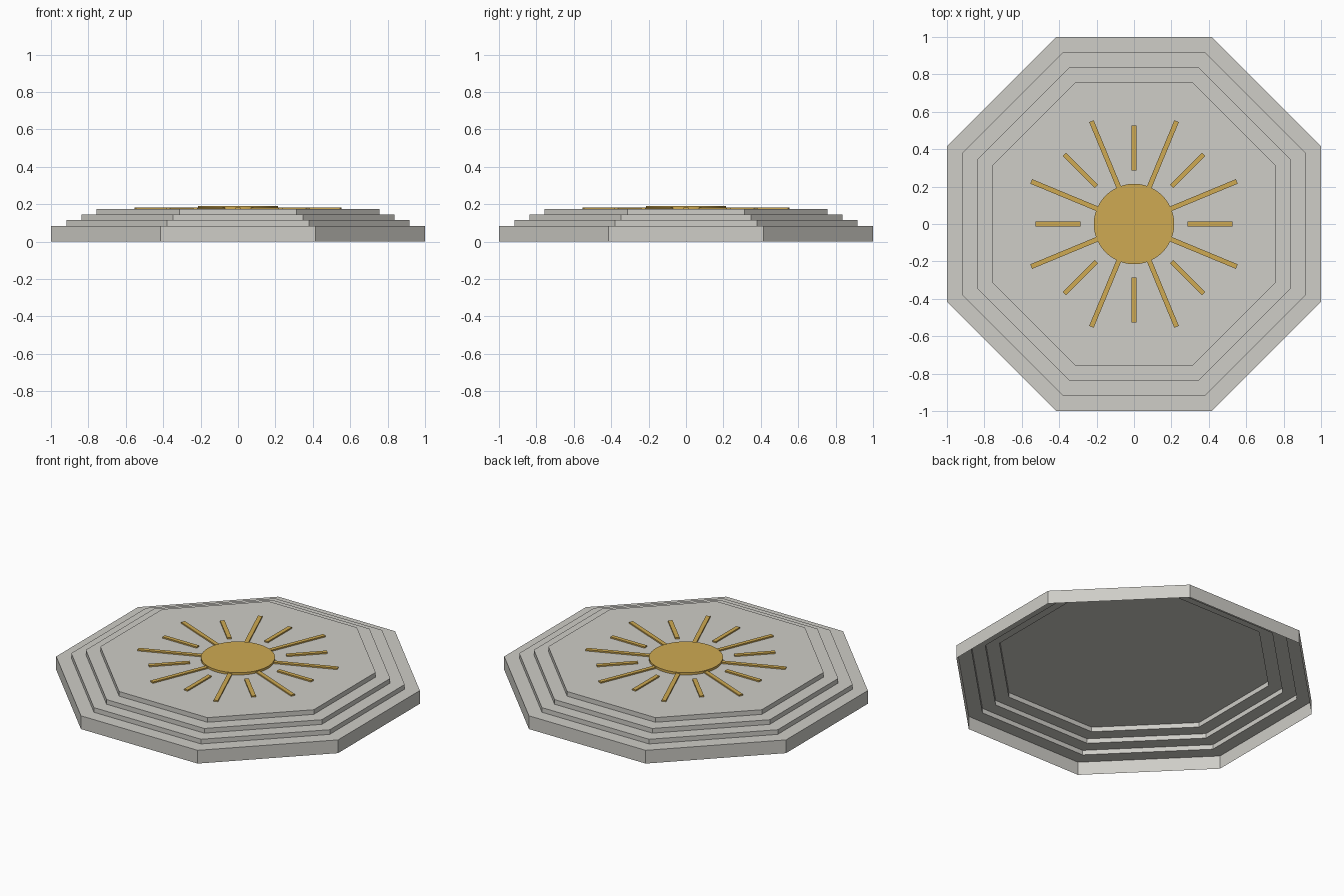
import bpy, bmesh, math
from mathutils import Matrix

cube = bpy.data.objects.get("Cube")
if cube:
    bpy.data.objects.remove(cube, do_unlink=True)


def make_material(name, rgb):
    mat = bpy.data.materials.new(name)
    mat.use_nodes = True
    colour = (*rgb, 1.0)
    mat.diffuse_color = colour
    mat.node_tree.nodes["Principled BSDF"].inputs["Base Color"].default_value = colour
    return mat


stone = make_material("pale stone", (0.62, 0.61, 0.57))
gold = make_material("gold", (0.62, 0.40, 0.085))


def add_object(name, bm, mat):
    bmesh.ops.recalc_face_normals(bm, faces=bm.faces)
    mesh = bpy.data.meshes.new(name)
    bm.to_mesh(mesh)
    bm.free()
    mesh.materials.append(mat)
    obj = bpy.data.objects.new(name, mesh)
    bpy.context.collection.objects.link(obj)
    return obj


# Stepped octagonal platform: a hollow shell, open underneath
STEPS = [(1.0, 0.085), (0.917, 0.115), (0.837, 0.145), (0.757, 0.175)]
profile, floor = [], 0.0
for apothem, top in STEPS:
    profile += [(apothem, floor), (apothem, top)]
    floor = top

bm = bmesh.new()
rings = []
for apothem, z in profile:
    radius = apothem / math.cos(math.pi / 8)
    angles = [math.pi / 8 + i * math.pi / 4 for i in range(8)]
    rings.append([bm.verts.new((radius * math.cos(a), radius * math.sin(a), z)) for a in angles])
for low, high in zip(rings, rings[1:]):
    for i in range(8):
        j = (i + 1) % 8
        bm.faces.new((low[i], low[j], high[j], high[i]))
bm.faces.new(rings[-1])
platform = add_object("stepped_platform", bm, stone)
# Open shell: make sure the top looks upwards
if platform.data.polygons[-1].normal.z < 0:
    platform.data.flip_normals()

# Sun disc, resting a hair above the platform
BASE = floor + 0.0005
DISC_TOP, RAY_TOP = 0.19, 0.184
bm = bmesh.new()
bmesh.ops.create_cone(bm, cap_ends=True, segments=48, radius1=0.215, radius2=0.215,
                      depth=DISC_TOP - BASE,
                      matrix=Matrix.Translation((0, 0, (DISC_TOP + BASE) / 2)))
disc = add_object("sun_disc", bm, gold)
bpy.context.view_layer.objects.active = disc
disc.select_set(True)
bpy.ops.object.shade_smooth_by_angle(angle=math.radians(30))


# Sun rays: eight short and eight long bars, alternating
def add_rays(name, inner, outer, start):
    bm = bmesh.new()
    size = Matrix.Diagonal((outer - inner, 0.026, RAY_TOP - BASE, 1))
    place = Matrix.Translation(((inner + outer) / 2, 0, (RAY_TOP + BASE) / 2))
    for i in range(8):
        turn = Matrix.Rotation(start + i * math.pi / 4, 4, 'Z')
        bmesh.ops.create_cube(bm, size=1, matrix=turn @ place @ size)
    add_object(name, bm, gold)


add_rays("short_sun_rays", 0.285, 0.527, 0)
add_rays("long_sun_rays", 0.21, 0.595, math.pi / 8)
